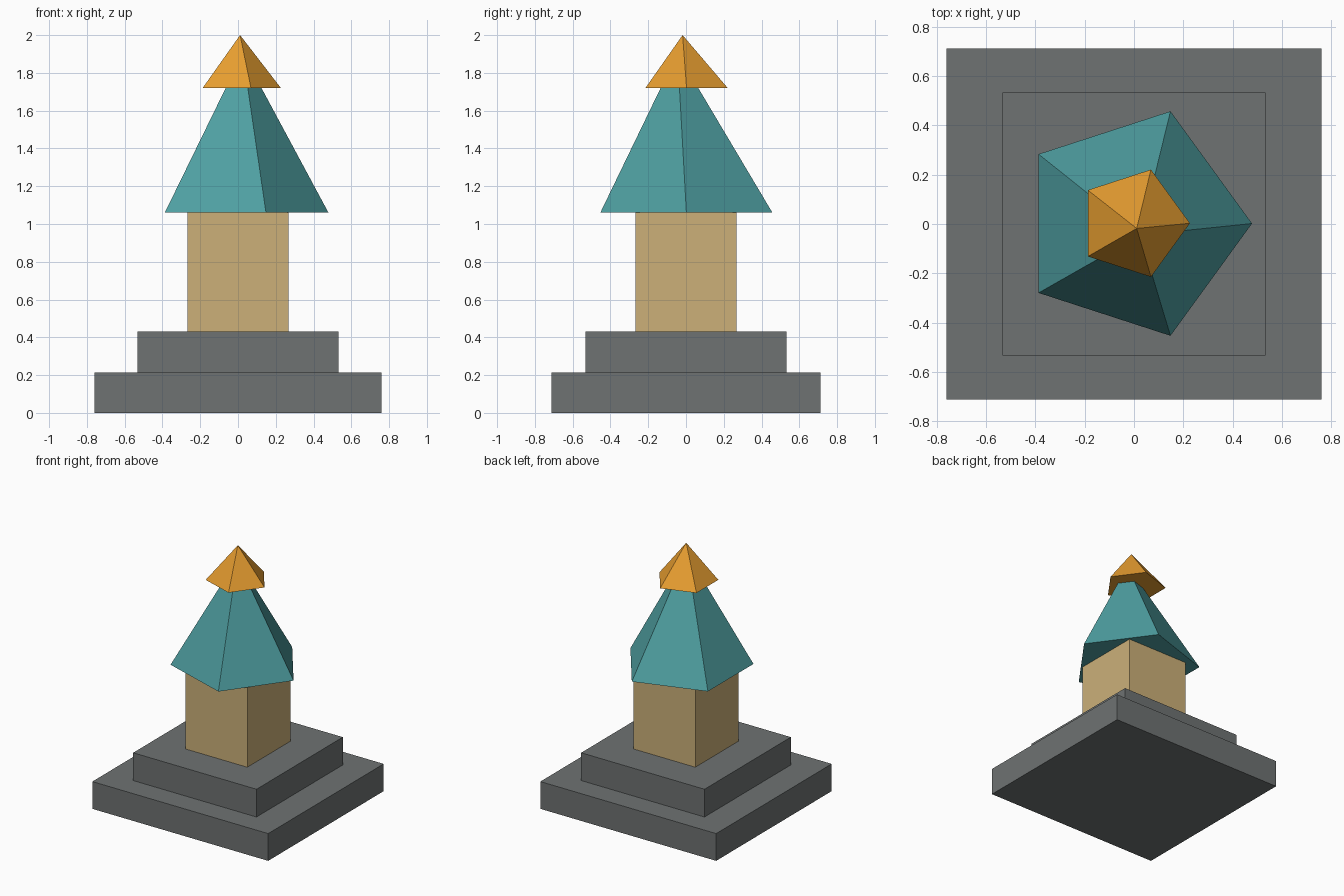
import bpy, bmesh, math

if "Cube" in bpy.data.objects:
    bpy.data.objects.remove(bpy.data.objects["Cube"])


def material(name, rgb):
    # sRGB 0-255 to linear
    lin = [((c / 255 + 0.055) / 1.055) ** 2.4 for c in rgb]
    m = bpy.data.materials.new(name)
    m.diffuse_color = (*lin, 1)
    m.use_nodes = True
    m.node_tree.nodes["Principled BSDF"].inputs["Base Color"].default_value = m.diffuse_color
    return m


def finish(name, bm, mat):
    bmesh.ops.recalc_face_normals(bm, faces=bm.faces)
    me = bpy.data.meshes.new(name)
    bm.to_mesh(me)
    bm.free()
    me.materials.append(mat)
    bpy.context.collection.objects.link(bpy.data.objects.new(name, me))


def box(name, hx, hy, z0, z1, mat):
    bm = bmesh.new()
    bmesh.ops.create_cube(bm, size=2)
    for v in bm.verts:
        v.co = (v.co.x * hx, v.co.y * hy, z1 if v.co.z > 0 else z0)
    finish(name, bm, mat)


def spire(name, radius, centre, z, apex, mat):
    # five-sided pyramid with a slightly leaning tip
    bm = bmesh.new()
    ring = [bm.verts.new((centre[0] + radius * math.cos(math.tau * i / 5),
                          centre[1] + radius * math.sin(math.tau * i / 5), z))
            for i in range(5)]
    tip = bm.verts.new(apex)
    bm.faces.new(ring)
    for i in range(5):
        bm.faces.new((ring[i], ring[(i + 1) % 5], tip))
    finish(name, bm, mat)


stone = material("grey stone", (110, 114, 114))
sand = material("sandy wall", (204, 176, 121))
teal = material("teal roof", (79, 160, 162))
gold = material("orange gold", (230, 157, 48))

# Stepped plinth
box("lower_step", 0.76, 0.713, 0, 0.213, stone)
box("upper_step", 0.533, 0.533, 0.213, 0.43, stone)
# Tower body
box("tower_body", 0.268, 0.268, 0.43, 1.06, sand)
# Roof and its cap
spire("roof", 0.479, (0, 0.002), 1.06, (0.025, -0.045, 1.905), teal)
spire("roof_cap", 0.229, (-0.002, 0.003), 1.72, (0.011, -0.018, 2.0), gold)
